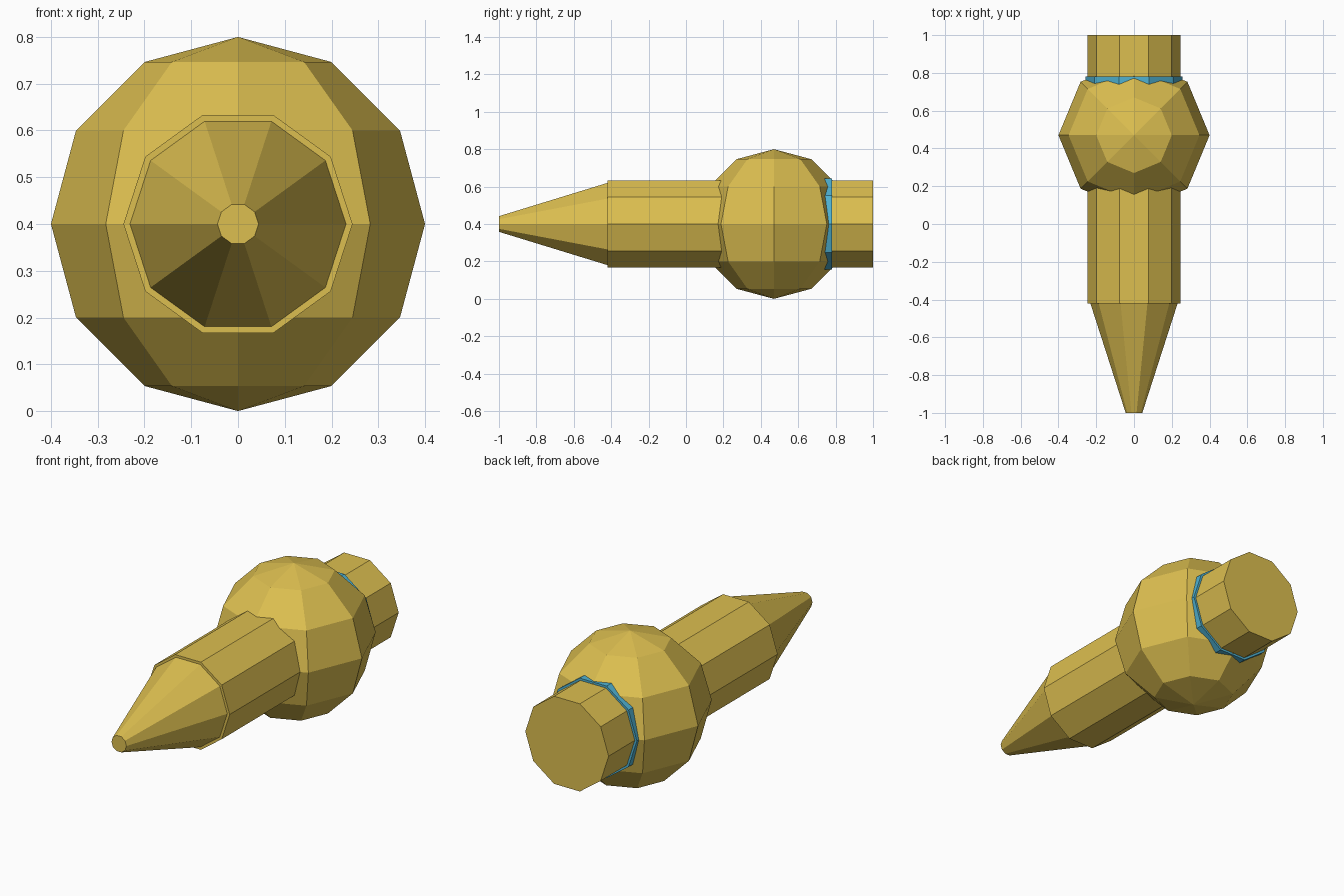
import bpy, bmesh
from math import cos, sin, pi

if "Cube" in bpy.data.objects:
    bpy.data.objects.remove(bpy.data.objects["Cube"])

CZ = 0.4  # height of the long axis


def material(name, color):
    m = bpy.data.materials.new(name)
    m.diffuse_color = color
    m.use_nodes = True
    m.node_tree.nodes["Principled BSDF"].inputs["Base Color"].default_value = m.diffuse_color
    return m


gold = material("gold", (0.72, 0.52, 0.08, 1))
blue = material("blue", (0.08, 0.45, 0.65, 1))


def add_object(name, bm, mat):
    bmesh.ops.recalc_face_normals(bm, faces=bm.faces)
    me = bpy.data.meshes.new(name)
    bm.to_mesh(me)
    bm.free()
    me.materials.append(mat)
    ob = bpy.data.objects.new(name, me)
    bpy.context.collection.objects.link(ob)
    return ob


def barrel(name, y0, r0, y1, r1, mat, sides=10):
    """Capped prism or frustum along y, with corners on the x axis."""
    bm = bmesh.new()
    ends = []
    for y, r in ((y0, r0), (y1, r1)):
        ends.append([bm.verts.new((r * cos(2 * pi * i / sides), y,
                                   CZ + r * sin(2 * pi * i / sides)))
                     for i in range(sides)])
    a, b = ends
    bm.faces.new(a)
    bm.faces.new(b)
    for i in range(sides):
        j = (i + 1) % sides
        bm.faces.new((a[i], a[j], b[j], b[i]))
    return add_object(name, bm, mat)


# Ten-sided shaft, tapered tip and coloured collar
barrel("shaft", -0.42, 0.245, 1.0, 0.245, gold)
barrel("tapered_tip", -1.0, 0.044, -0.42, 0.231, gold)
barrel("collar", 0.50, 0.257, 0.78, 0.257, blue)

# Low-poly ball around the shaft
bm = bmesh.new()
bmesh.ops.create_uvsphere(bm, u_segments=8, v_segments=6, radius=0.4)
ball = add_object("ball", bm, gold)
ball.location = (0, 0.47, CZ)
